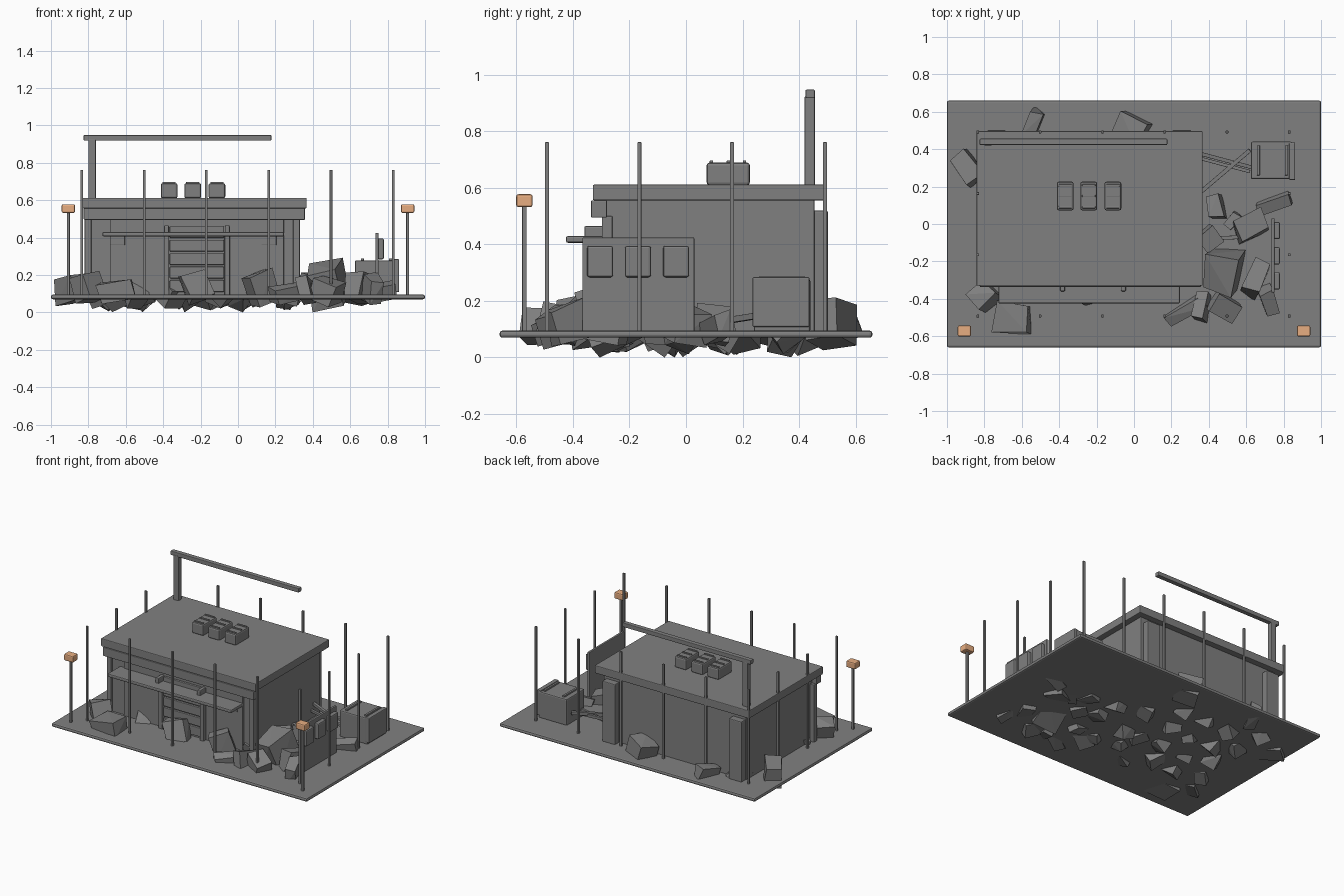
import bpy, bmesh, math, random
from mathutils import Vector, Euler

random.seed(7)


def material(name, rgb):
    m = bpy.data.materials.new(name)
    m.diffuse_color = (*rgb, 1)
    return m


CONCRETE = material("concrete grey", (0.216, 0.216, 0.216))
LAMP = material("lamp orange", (0.8, 0.42, 0.22))


def finish(bm, name, mat, bevel=0.0):
    mesh = bpy.data.meshes.new(name)
    bm.to_mesh(mesh)
    bm.free()
    mesh.materials.append(mat)
    ob = bpy.data.objects.new(name, mesh)
    bpy.context.collection.objects.link(ob)
    if bevel:
        mod = ob.modifiers.new("bevel", 'BEVEL')
        mod.width = bevel
        mod.segments = 2
    return ob


def box(name, x, y, z, bevel=0.004, mat=CONCRETE):
    """Box from (min, max) ranges."""
    bm = bmesh.new()
    bmesh.ops.create_cube(bm, size=1)
    for v in bm.verts:
        v.co = [(r[0] + r[1]) / 2 + c * (r[1] - r[0]) for r, c in zip((x, y, z), v.co)]
    return finish(bm, name, mat, bevel)


def bar(name, a, b, w):
    """Square bar between two points."""
    a, b = Vector(a), Vector(b)
    bm = bmesh.new()
    bmesh.ops.create_cube(bm, size=1)
    q = (b - a).to_track_quat('Z', 'Y')
    for v in bm.verts:
        v.co = (a + b) / 2 + q @ Vector((v.co.x * w, v.co.y * w, v.co.z * (b - a).length))
    return finish(bm, name, CONCRETE, 0.002)


def rock(name, x, y, z, size, turn, tilt=0.35):
    """Broken slab: a jittered, tilted block, kept above z = 0."""
    bm = bmesh.new()
    bmesh.ops.create_cube(bm, size=1)
    rot = Euler((random.uniform(-tilt, tilt), random.uniform(-tilt, tilt), math.radians(turn)))
    for v in bm.verts:
        p = Vector([c * s * random.uniform(0.8, 1.1) for c, s in zip(v.co, size)])
        v.co = Vector((x, y, z)) + rot.to_matrix() @ p
        v.co.z = max(v.co.z, 0.0)
    bmesh.ops.convex_hull(bm, input=bm.verts[:])
    bmesh.ops.dissolve_limit(bm, angle_limit=0.05, verts=bm.verts[:], edges=bm.edges[:])
    return finish(bm, name, CONCRETE)


# Ground slab
box("ground_slab", (-1, 1), (-0.66, 0.66), (0.07, 0.095), 0.01)

# Building shell and roof
box("walls", (-0.79, 0.325), (-0.285, 0.455), (0.09, 0.56))
box("roof", (-0.842, 0.367), (-0.33, 0.497), (0.556, 0.612), 0.005)
box("front_fascia", (-0.825, 0.358), (-0.336, -0.28), (0.495, 0.556))
for x in (-0.80, 0.315):
    box("front_corner_pilaster", (x - 0.02, x + 0.016), (-0.298, -0.26), (0.09, 0.5))
for x in (-0.735, 0.255):
    box("back_pilaster", (x - 0.05, x + 0.05), (0.45, 0.502), (0.09, 0.52), 0.006)

# Shopfront with shutter, frame posts and awning
box("shopfront_panel", (-0.685, 0.245), (-0.297, -0.27), (0.09, 0.5))
for x in (-0.645, 0.165):
    box("shopfront_plate", (x - 0.04, x + 0.04), (-0.303, -0.29), (0.36, 0.41), 0.002)
for i in range(5):
    z = 0.11 + i * 0.072
    box("shutter_slat", (-0.365, -0.075), (-0.312, -0.28), (z, z + 0.062))
for x in (-0.382, -0.057):
    box("door_post", (x - 0.014, x + 0.014), (-0.325, -0.28), (0.09, 0.41), 0.005)
    box("awning_bracket", (x - 0.013, x + 0.013), (-0.36, -0.29), (0.42, 0.465), 0.006)
box("awning", (-0.725, 0.245), (-0.425, -0.28), (0.406, 0.43), 0.007)

# Rooftop units
for x in (-0.368, -0.242, -0.113):
    box("roof_unit", (x - 0.045, x + 0.045), (0.073, 0.226), (0.61, 0.69), 0.01)
    for y in (0.09, 0.15, 0.207):
        box("roof_unit_rib", (x - 0.035, x + 0.035), (y - 0.006, y + 0.006), (0.685, 0.697), 0.002)

# Rooftop mast and boom
box("mast", (-0.8, -0.76), (0.42, 0.456), (0.6, 0.925))
box("boom", (-0.825, 0.178), (0.423, 0.456), (0.918, 0.948))

# Fence of thin rods around the lot
xs = [-0.835 + i * 0.333 for i in range(6)]
ys = [-0.492, -0.165, 0.163, 0.492]
for i, x in enumerate(xs):
    for j, y in enumerate(ys):
        if i in (0, 5) or j in (0, 3):
            box("fence_rod", (x - 0.007, x + 0.007), (y - 0.007, y + 0.007), (0.085, 0.762), 0.002)

# Lamp posts
for s in (-1, 1):
    x, y = s * 0.907, -0.572
    box("lamp_post", (x - 0.008, x + 0.008), (y - 0.008, y + 0.008), (0.09, 0.54), 0.003)
    box("lamp_head", (x - 0.036, x + 0.036), (y - 0.029, y + 0.029), (0.532, 0.578), 0.008, LAMP)

# Utility cabinet
box("cabinet", (0.625, 0.845), (0.24, 0.44), (0.09, 0.278), 0.008)
box("cabinet_door", (0.83, 0.862), (0.235, 0.437), (0.108, 0.285), 0.006)
for x in (0.665, 0.815):
    box("cabinet_lug", (x - 0.008, x + 0.008), (0.26, 0.42), (0.27, 0.289), 0.003)

# Standing side panel with three raised windows
box("side_panel", (0.735, 0.752), (-0.367, 0.03), (0.09, 0.425), 0.005)
for y in (-0.304, -0.17, -0.035):
    box("panel_window", (0.745, 0.78), (y - 0.046, y + 0.046), (0.284, 0.395), 0.008)

# Loose beams beside the building
bar("loose_beam", (0.32, 0.14, 0.13), (0.62, 0.395, 0.17), 0.022)
bar("loose_beam", (0.32, 0.385, 0.19), (0.64, 0.30, 0.13), 0.02)
bar("loose_beam", (0.32, 0.36, 0.15), (0.62, 0.28, 0.15), 0.018)
bar("loose_beam", (0.36, -0.08, 0.14), (0.57, -0.07, 0.12), 0.02)

# Rubble blocks: x, y, length, width, height, turn
rubble = [
    (-0.54, 0.53, 0.16, 0.08, 0.10, 70), (-0.01, 0.51, 0.17, 0.14, 0.15, 150),
    (-0.89, 0.30, 0.17, 0.11, 0.14, 125), (-0.80, -0.39, 0.13, 0.12, 0.15, 45),
    (-0.65, -0.50, 0.20, 0.16, 0.11, -6), (-0.22, -0.37, 0.15, 0.08, 0.17, 20),
    (0.12, -0.34, 0.14, 0.10, 0.17, 30), (0.44, 0.09, 0.12, 0.08, 0.13, 100),
    (0.62, -0.01, 0.16, 0.13, 0.12, 25), (0.75, 0.11, 0.19, 0.07, 0.09, 20),
    (0.40, -0.08, 0.11, 0.11, 0.15, 40), (0.48, -0.25, 0.19, 0.20, 0.20, -12),
    (0.65, -0.29, 0.10, 0.18, 0.16, -25), (0.28, -0.46, 0.22, 0.07, 0.09, 30),
    (0.36, -0.44, 0.07, 0.15, 0.13, -8), (0.48, -0.44, 0.15, 0.12, 0.12, -30),
    (0.72, -0.41, 0.08, 0.15, 0.14, 20), (0.53, 0.02, 0.09, 0.06, 0.06, 50),
]
for x, y, l, w, h, turn in rubble:
    rock("rubble_block", x, y, 0.07 + h * 0.38, (l, w, h), turn)

# Buried shards whose tips break through the underside
for i in range(22):
    x = -0.7 + (i % 6) * 0.19 + random.uniform(-0.05, 0.05)
    y = -0.24 + (i // 6) * 0.2 + random.uniform(-0.05, 0.05)
    s = random.uniform(0.08, 0.13)
    rock("buried_shard", x, y, 0.095, (s, s * 0.8, s), random.uniform(0, 360), 0.9)
